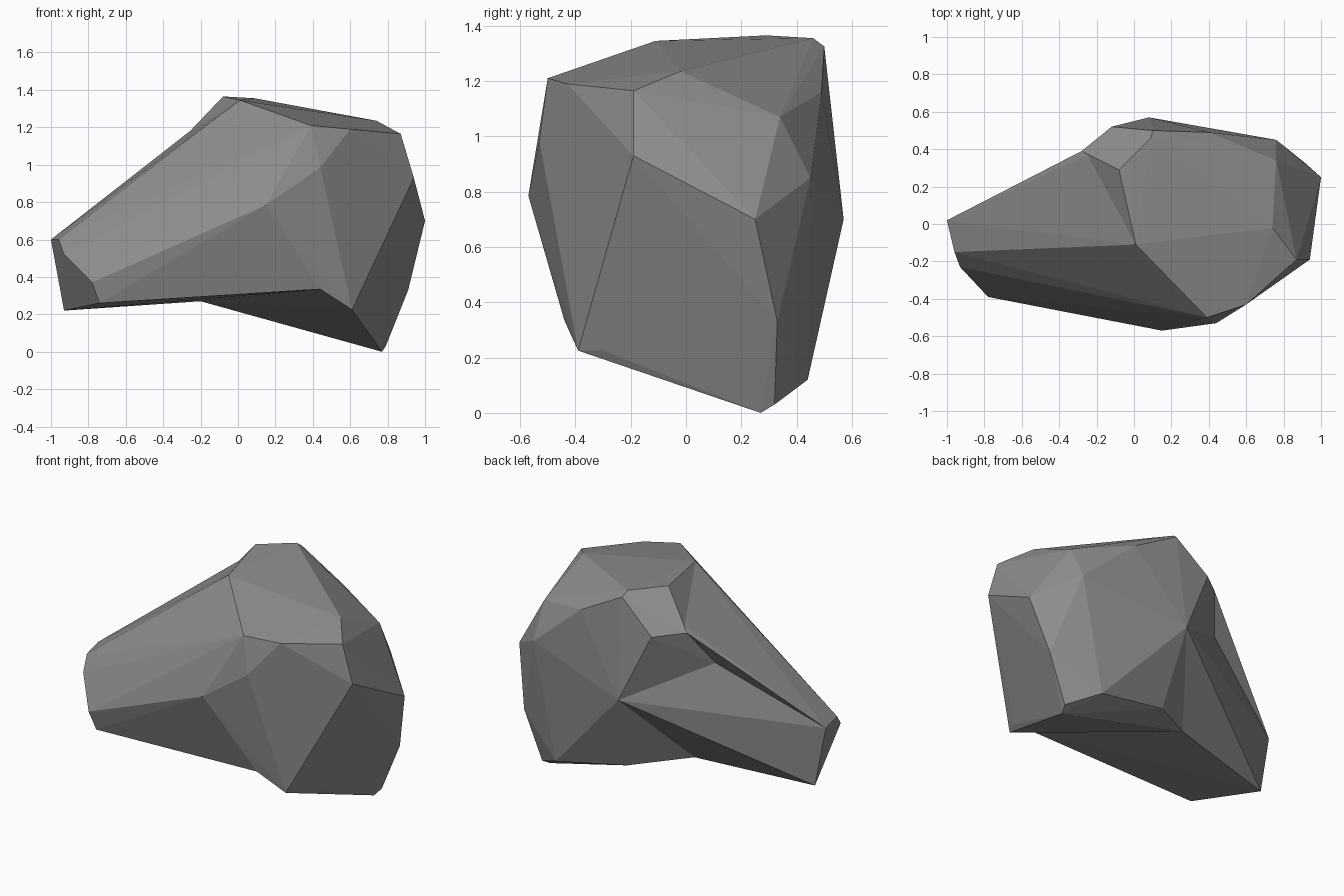
import bpy
import bmesh
from math import radians

default_cube = bpy.data.objects.get("Cube")
if default_cube:
    bpy.data.objects.remove(default_cube, do_unlink=True)


def make_material(name, colour):
    material = bpy.data.materials.new(name)
    material.use_nodes = True
    material.diffuse_color = colour
    shader = material.node_tree.nodes["Principled BSDF"]
    shader.inputs["Base Color"].default_value = colour
    shader.inputs["Roughness"].default_value = 0.9
    return material


def make_lump(name, corners):
    """Wrap a group of corners in flat facets."""
    bm = bmesh.new()
    bmesh.ops.convex_hull(bm, input=[bm.verts.new(p) for p in corners])
    loose = [v for v in bm.verts if not v.link_faces]
    bmesh.ops.delete(bm, geom=loose, context="VERTS")
    bmesh.ops.recalc_face_normals(bm, faces=bm.faces[:])
    mesh = bpy.data.meshes.new(name)
    bm.to_mesh(mesh)
    bm.free()
    lump = bpy.data.objects.new(name, mesh)
    bpy.context.collection.objects.link(lump)
    return lump


# Corners shared between neighbouring lumps
peak, brow = (.01, -.11, 1.345), (.39, -.5, 1.21)
cheek, cheek_top, jaw = (.15, -.57, .785), (.44, -.53, .985), (.44, -.44, .335)
ridge, ridge_under, notch = (-.25, .37, 1.185), (-.28, .39, 1.155), (-.39, .26, .945)
back_bulge, belly = (.08, .57, .7), (-.2, .2, .27)
tip_top = [(-1, .02, .6), (-.96, -.15, .6), (-.93, -.23, .52), (-.78, -.39, .37)]
tip_base = [(-.93, .03, .22), (-.74, -.37, .26)]

# Corners that belong to the body alone
crown = [(-.08, .29, 1.365), (.09, .46, 1.355), (.1, .5, 1.325),
         (.74, -.02, 1.235), (.6, -.43, 1.19)]
broad_end = [(.87, -.19, 1.165), (.94, -.19, .93), (1, .25, .7), (.76, .34, 1.07),
             (.91, .33, .33), (.79, .32, .03), (.77, .27, 0)]
back = [(-.12, .52, 1.135), (.4, .49, 1.16), (.76, .45, .85)]
underside = [(.61, -.39, .225), (.65, -.3, .225), (.13, .41, .21), (.61, .44, .12)]

# Heavy body, tapering snout and the ridge that overhangs the snout
rock = make_lump("rock", crown + broad_end + back + underside + [
    peak, brow, cheek, cheek_top, jaw, ridge, ridge_under, notch, back_bulge, belly])
snout = make_lump("snout", tip_top + tip_base + [
    peak, cheek, cheek_top, jaw, notch, back_bulge, belly])
overhang = make_lump("overhang", tip_top + [
    peak, brow, cheek, ridge, ridge_under, notch])

# Fuse the lumps into one stone
for lump in (snout, overhang):
    fuse = rock.modifiers.new("fuse " + lump.name, "BOOLEAN")
    fuse.operation = "UNION"
    fuse.solver = "EXACT"
    fuse.object = lump
depsgraph = bpy.context.evaluated_depsgraph_get()
fused = bpy.data.meshes.new_from_object(rock.evaluated_get(depsgraph))
rock.modifiers.clear()
rock.data = fused
for lump in (snout, overhang):
    bpy.data.objects.remove(lump, do_unlink=True)

# Merge facets that lie in one plane
bm = bmesh.new()
bm.from_mesh(fused)
bmesh.ops.remove_doubles(bm, verts=bm.verts[:], dist=.002)
bmesh.ops.dissolve_limit(bm, angle_limit=radians(2), verts=bm.verts[:], edges=bm.edges[:])
bm.to_mesh(fused)
bm.free()
fused.materials.clear()
fused.materials.append(make_material("stone grey", (.27, .27, .27, 1)))
